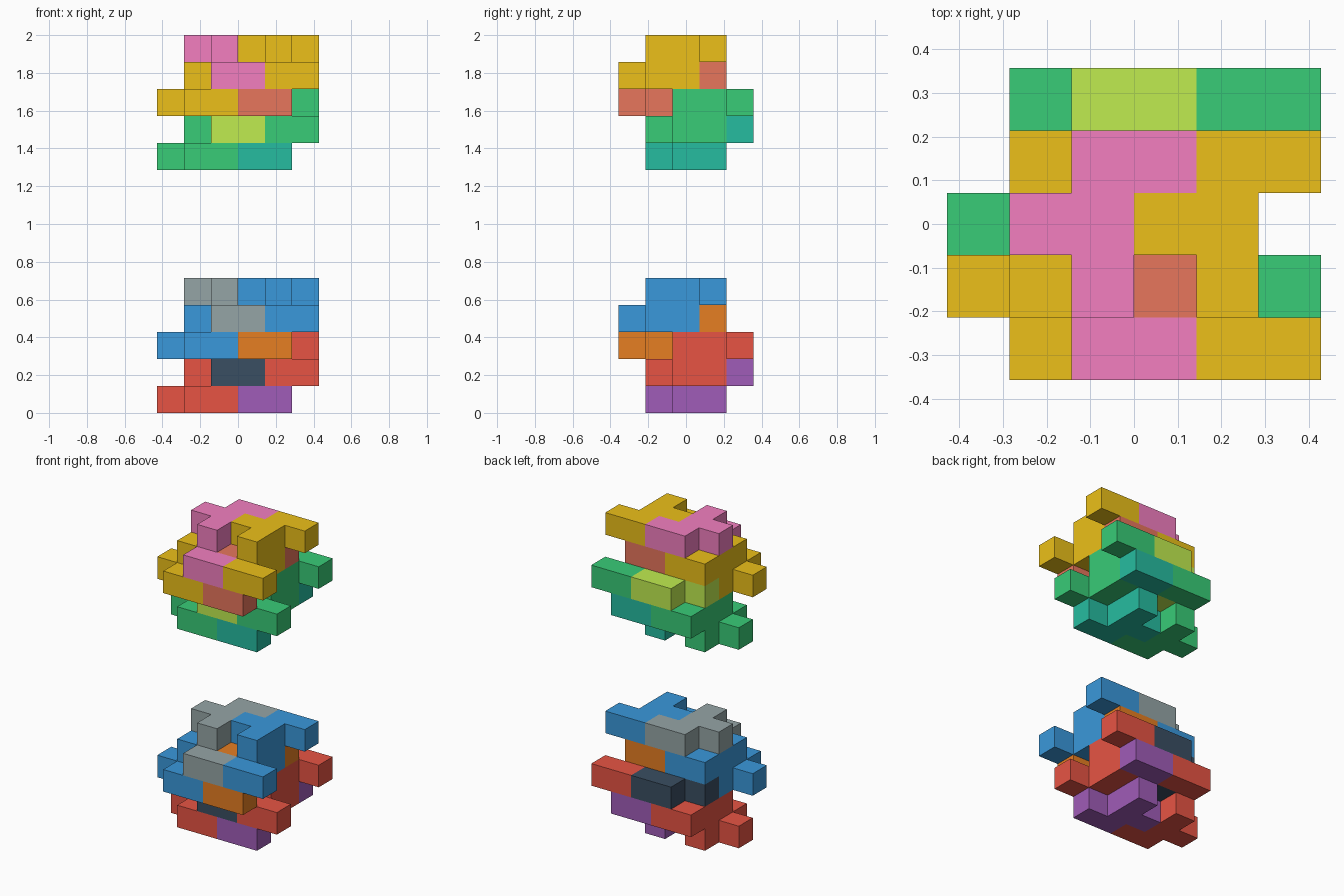
import bpy, bmesh, math
from mathutils import Vector

if "Cube" in bpy.data.objects:
    bpy.data.objects.remove(bpy.data.objects["Cube"])

U = 1 / 7                       # edge of one cube cell
ORIGIN = Vector((-3, -2.5, 0))  # grid corner in cells

# Nine-cell interlocking tile (x, y, z): upper-layer zigzag plus lower-layer hook
TILE = [(1, 3, 1), (2, 3, 1), (0, 2, 1), (1, 2, 1), (1, 1, 1),
        (1, 2, 0), (1, 1, 0), (1, 0, 0), (2, 0, 0)]
# The same tile turned half round about the x axis
FLIPPED = [(x, 3 - y, 1 - z) for x, y, z in TILE]


def linear(c):
    return c / 12.92 if c <= 0.04045 else ((c + 0.055) / 1.055) ** 2.4


def material(name, rgb):
    m = bpy.data.materials.new(name)
    m.diffuse_color = (*[linear(v / 255) for v in rgb], 1)
    m.use_nodes = True
    m.node_tree.nodes["Principled BSDF"].inputs["Base Color"].default_value = m.diffuse_color
    return m


def add_tile(name, cells, offset, mat):
    """Closed shell around a group of cube cells, coplanar faces merged."""
    bm = bmesh.new()
    filled, verts = set(cells), {}
    for cell in cells:
        for axis in range(3):
            for side in (0, 1):
                near = list(cell)
                near[axis] += 2 * side - 1
                if tuple(near) in filled:
                    continue
                ring = []
                for a, b in ((0, 0), (1, 0), (1, 1), (0, 1)):
                    p = list(cell)
                    p[axis] += side
                    p[(axis + 1) % 3] += a
                    p[(axis + 2) % 3] += b
                    p = tuple(p)
                    if p not in verts:
                        verts[p] = bm.verts.new((Vector(p) + Vector(offset) + ORIGIN) * U)
                    ring.append(verts[p])
                bm.faces.new(ring if side else ring[::-1])
    bmesh.ops.dissolve_limit(bm, angle_limit=math.radians(1),
                             verts=bm.verts[:], edges=bm.edges[:])
    mesh = bpy.data.meshes.new(name)
    bm.to_mesh(mesh)
    bm.free()
    mesh.materials.append(mat)
    bpy.context.collection.objects.link(bpy.data.objects.new(name, mesh))


blue = material("blue", (58, 152, 219))
grey = material("grey", (149, 165, 166))
orange = material("orange", (230, 126, 34))
red = material("red", (231, 84, 68))
dark = material("dark", (58, 78, 98))
purple = material("purple", (160, 92, 184))
yellow = material("yellow", (236, 192, 25))
pink = material("pink", (243, 127, 192))
salmon = material("salmon", (231, 118, 92))
green = material("green", (56, 204, 119))
lime = material("lime", (192, 236, 80))
teal = material("teal", (38, 188, 160))

# Each layer pair: right, left tiles on top; right, left flipped tiles beneath
STACKS = [
    ("lower_stack_base", (0, 1, 0), (red, dark, purple)),
    ("lower_stack_top", (0, 0, 2), (blue, grey, orange)),
    ("upper_stack_base", (0, 1, 9), (green, lime, teal)),
    ("upper_stack_top", (0, 0, 11), (yellow, pink, salmon)),
]
for name, (ox, oy, oz), (main, second, third) in STACKS:
    add_tile(name + "_right_tile", TILE, (ox + 3, oy, oz + 1), main)
    add_tile(name + "_left_tile", TILE, (ox + 1, oy, oz + 1), second)
    add_tile(name + "_right_flipped_tile", FLIPPED, (ox + 2, oy, oz), third)
    add_tile(name + "_left_flipped_tile", FLIPPED, (ox, oy, oz), main)
